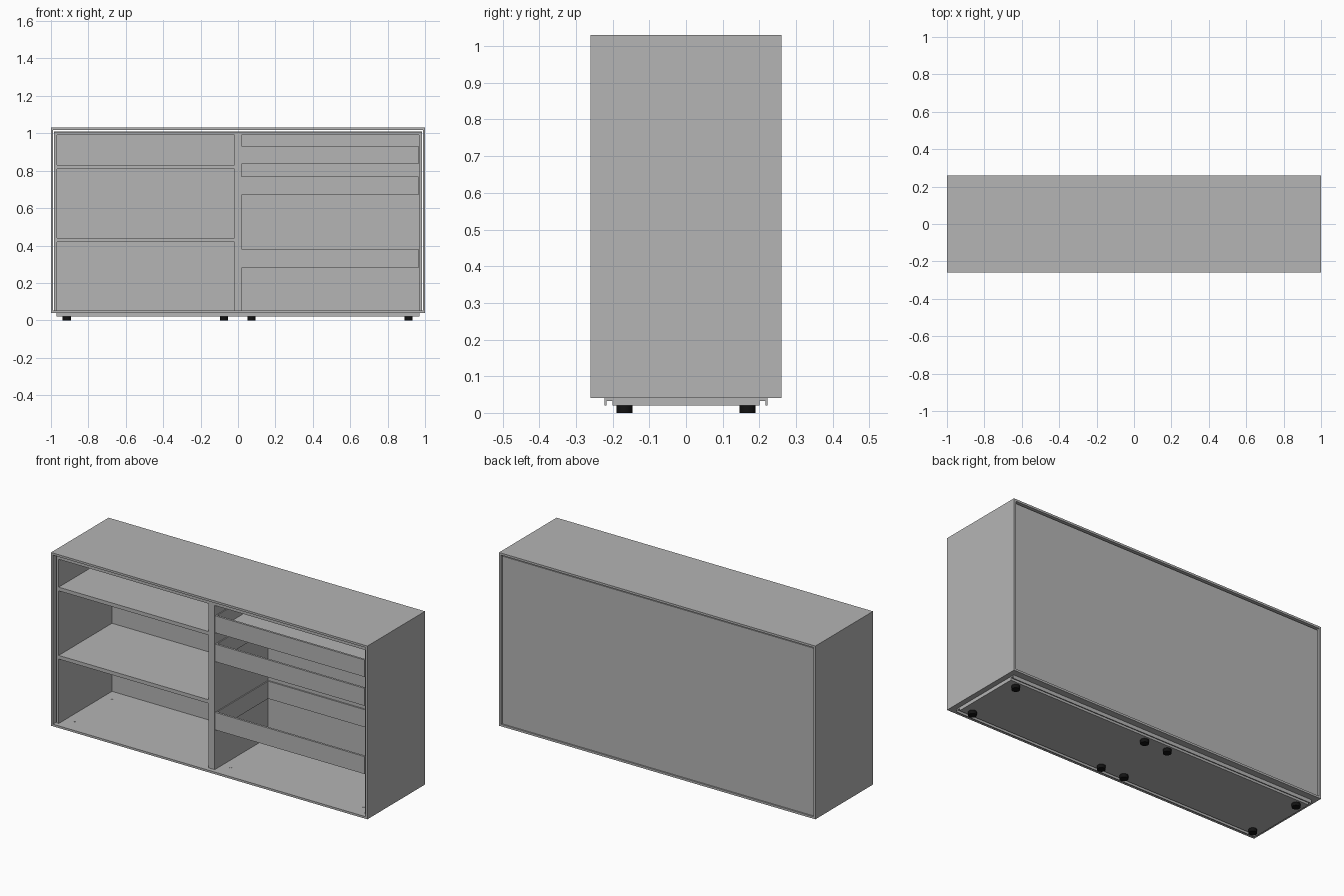
import bpy

cube = bpy.data.objects.get("Cube")
if cube:
    bpy.data.objects.remove(cube, do_unlink=True)


def material(name, rgb):
    mat = bpy.data.materials.new(name)
    mat.use_nodes = True
    mat.diffuse_color = (*rgb, 1)
    mat.node_tree.nodes["Principled BSDF"].inputs["Base Color"].default_value = (*rgb, 1)
    return mat


grey = material("panel grey", (0.46, 0.46, 0.46))
black = material("foot black", (0.006, 0.006, 0.006))


def box(name, x, y, z, mat=grey):
    """Axis-aligned panel from (low, high) pairs."""
    bpy.ops.mesh.primitive_cube_add(size=1, location=[(a + b) / 2 for a, b in (x, y, z)])
    ob = bpy.context.object
    ob.name = name
    ob.scale = [b - a for a, b in (x, y, z)]
    bpy.ops.object.transform_apply(location=False, rotation=False, scale=True)
    ob.data.materials.append(mat)
    return ob


def mirrored(name, x, y, z, axis=0):
    """Panel plus its mirror image across the chosen axis."""
    box(name + "_a", x, y, z)
    spans = [x, y, z]
    lo, hi = spans[axis]
    spans[axis] = (-hi, -lo)
    box(name + "_b", *spans)


def disc(name, x, y, z, radius, mat):
    bpy.ops.mesh.primitive_cylinder_add(vertices=20, radius=radius, depth=z[1] - z[0],
                                        location=(x, y, sum(z) / 2))
    ob = bpy.context.object
    ob.name = name
    ob.data.materials.append(mat)
    bpy.ops.object.shade_smooth_by_angle()


FULL = (-0.26, 0.26)
INNER = (-0.236, 0.245)
FLOOR, CEILING = 0.052, 0.99

# Outer shell
box("top_panel", (-1, 1), FULL, (1.018, 1.03))
mirrored("side_panel", (0.988, 1), FULL, (0.04, 1.018))
box("bottom_panel", (-0.988, 0.988), FULL, (0.04, FLOOR))
box("back_panel", (-0.985, 0.985), (0.245, 0.252), (FLOOR, 1.01))

# Recessed inner carcass
mirrored("inner_side", (0.968, 0.983), INNER, (FLOOR, 1.005))
box("inner_top", (-0.968, 0.968), INNER, (CEILING, 1.005))
box("centre_divider", (-0.02, 0.018), INNER, (FLOOR, CEILING))

# Open shelves in one bay
for i, z in enumerate((0.42, 0.81)):
    box(f"shelf_{i}", (-0.968, -0.02), INNER, (z, z + 0.021))

# Drawer frames in the other bay
left, right = 0.02, 0.966
for i, (lo, hi) in enumerate(((0.28, 0.38), (0.67, 0.77), (0.835, 0.932))):
    box(f"drawer_front_{i}", (left, right), (-0.236, -0.224), (lo, hi))
    box(f"drawer_back_{i}", (left, right), (0.235, 0.243), (lo, hi))
    for side, x in (("inner", left), ("outer", right - 0.006)):
        box(f"drawer_{side}_side_{i}", (x, x + 0.006), (-0.224, 0.235), (lo, hi))
box("drawer_tray", (left, right), (-0.224, 0.235), (0.838, 0.85))

# Base plate with lipped rails along front and back
box("base_plate", (-0.97, 0.97), (-0.2, 0.2), (0.02, 0.04))
mirrored("rail_web", (-0.97, 0.97), (0.2, 0.222), (0.033, 0.04), axis=1)
mirrored("rail_lip", (-0.97, 0.97), (0.217, 0.222), (0.02, 0.033), axis=1)

# Feet, with the fixing caps above them on the cabinet floor
for x in (-0.915, -0.075, 0.072, 0.912):
    for y in (-0.168, 0.168):
        disc("foot", x, y, (0, 0.02), 0.022, black)
        disc("fixing_cap", x, y, (FLOOR - 0.002, FLOOR + 0.001), 0.006, grey)
